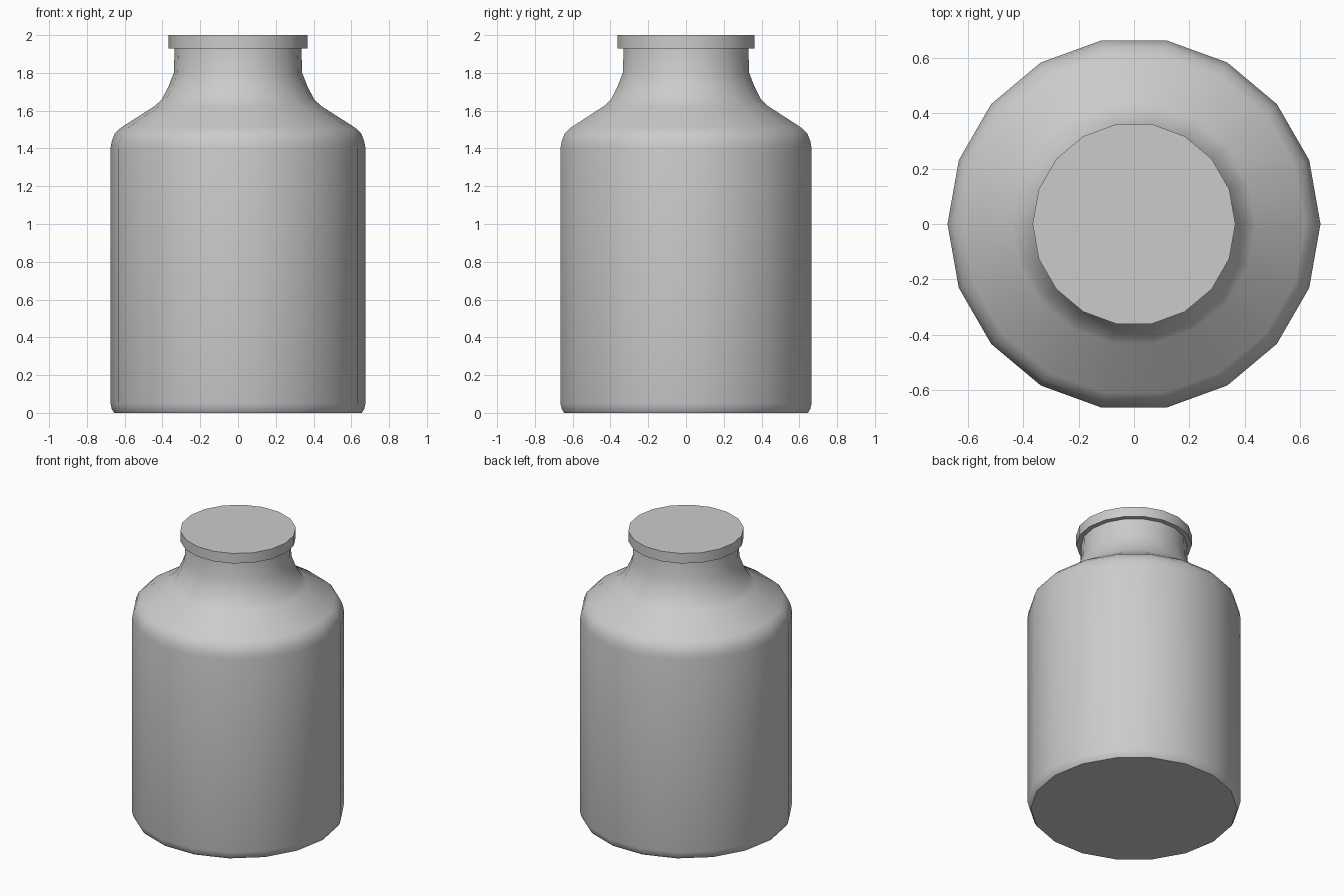
import bpy, bmesh, math

if "Cube" in bpy.data.objects:
    bpy.data.objects.remove(bpy.data.objects["Cube"])

SIDES = 18


def lathe(name, profile):
    """Closed solid of revolution from (radius, z) points, bottom to top."""
    bm = bmesh.new()
    rings = []
    for r, z in profile:
        rings.append([bm.verts.new((r * math.cos(2 * math.pi * i / SIDES),
                                    r * math.sin(2 * math.pi * i / SIDES), z))
                      for i in range(SIDES)])
    for a, b in zip(rings, rings[1:]):
        for i in range(SIDES):
            j = (i + 1) % SIDES
            bm.faces.new((a[i], a[j], b[j], b[i]))
    bm.faces.new(rings[0][::-1])
    bm.faces.new(rings[-1])
    mesh = bpy.data.meshes.new(name)
    bm.to_mesh(mesh)
    bm.free()
    obj = bpy.data.objects.new(name, mesh)
    bpy.context.collection.objects.link(obj)
    bpy.ops.object.select_all(action='DESELECT')
    obj.select_set(True)
    bpy.context.view_layer.objects.active = obj
    bpy.ops.object.shade_smooth_by_angle(angle=math.radians(40))
    return obj


# jar body: chamfered base, straight wall, rounded shoulder, curved neck
lathe("jar_body", [
    (0.655, 0.0), (0.668, 0.02), (0.675, 0.05), (0.675, 1.40),
    (0.668, 1.44), (0.652, 1.48), (0.62, 1.51), (0.44, 1.625),
    (0.403, 1.66), (0.367, 1.73), (0.34, 1.80), (0.335, 1.935),
])

# lid: flat disc overhanging the neck
lathe("lid", [(0.367, 1.93), (0.367, 2.0)])
